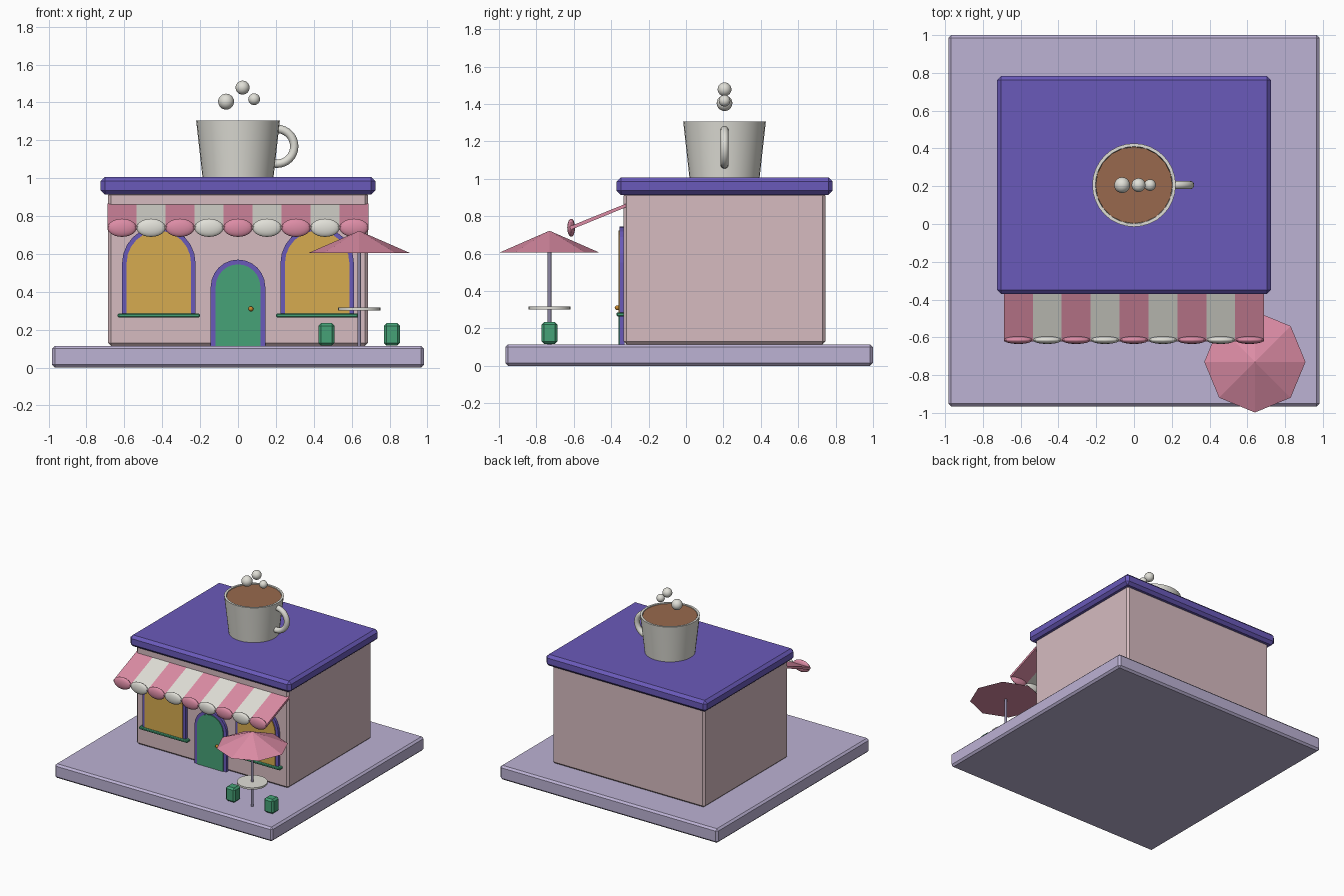
import bpy, bmesh, math
from mathutils import Matrix

old = bpy.data.objects.get("Cube")
if old:
    bpy.data.objects.remove(old, do_unlink=True)


def material(name, code):
    # Hex code to a linear colour
    parts = [int(code[i:i + 2], 16) / 255 for i in (0, 2, 4)]
    rgba = [((c + 0.055) / 1.055) ** 2.4 if c > 0.04 else c / 12.92 for c in parts] + [1]
    m = bpy.data.materials.new(name)
    m.use_nodes = True
    m.diffuse_color = rgba
    m.node_tree.nodes["Principled BSDF"].inputs["Base Color"].default_value = rgba
    return m


LAVENDER = material("lavender", "BCB2D4")
WALL = material("dusty_rose", "D6BBC0")
PURPLE = material("purple", "6A5ABA")
PINK = material("pink", "DC8CA5")
WHITE = material("warm_white", "E0DFD7")
GREEN = material("green", "46A277")
GLASS = material("amber", "D6AB50")
COFFEE = material("coffee_brown", "98694D")
BRASS = material("brass", "C98A2E")
METAL = material("pole_grey", "8F88A5")


def finish(name, bm, mat, smooth=False):
    bmesh.ops.recalc_face_normals(bm, faces=bm.faces)
    mesh = bpy.data.meshes.new(name)
    bm.to_mesh(mesh)
    bm.free()
    mesh.materials.append(mat)
    ob = bpy.data.objects.new(name, mesh)
    bpy.context.collection.objects.link(ob)
    if smooth:
        bpy.ops.object.select_all(action='DESELECT')
        ob.select_set(True)
        bpy.context.view_layer.objects.active = ob
        bpy.ops.object.shade_smooth_by_angle(angle=math.radians(40))
    return ob


def box(name, centre, size, mat, bevel=0.0):
    bm = bmesh.new()
    bmesh.ops.create_cube(bm, size=1, matrix=Matrix.Translation(centre) @ Matrix.Diagonal((*size, 1)))
    if bevel:
        bmesh.ops.bevel(bm, geom=bm.edges[:], offset=bevel, segments=1, affect='EDGES')
    return finish(name, bm, mat)


def cone(name, base, r1, r2, height, sides, mat, smooth=True):
    bm = bmesh.new()
    x, y, z = base
    bmesh.ops.create_cone(bm, cap_ends=True, segments=sides, radius1=r1, radius2=r2, depth=height,
                          matrix=Matrix.Translation((x, y, z + height / 2)))
    return finish(name, bm, mat, smooth)


def ball(name, centre, radii, mat):
    bm = bmesh.new()
    bmesh.ops.create_uvsphere(bm, u_segments=20, v_segments=12, radius=1,
                              matrix=Matrix.Translation(centre) @ Matrix.Diagonal((*radii, 1)))
    return finish(name, bm, mat, True)


def extrude(name, points, vector, mat):
    bm = bmesh.new()
    face = bm.faces.new([bm.verts.new(p) for p in points])
    out = bmesh.ops.extrude_face_region(bm, geom=[face])
    bmesh.ops.translate(bm, vec=vector,
                        verts=[v for v in out["geom"] if isinstance(v, bmesh.types.BMVert)])
    return finish(name, bm, mat)


def arch(name, x, half, bottom, top, front, mat):
    # Round-topped plate standing against the front wall
    spring = top - half
    pts = [(x - half, front, bottom), (x + half, front, bottom)]
    for i in range(13):
        a = math.pi * i / 12
        pts.append((x + half * math.cos(a), front, spring + half * math.sin(a)))
    return extrude(name, pts, (0, FRONT - front + 0.005, 0), mat)


def lathe(name, centre, profile, sides, mat):
    bm = bmesh.new()
    verts = [bm.verts.new((r, 0, z)) for r, z in profile]
    edges = [bm.edges.new(pair) for pair in zip(verts, verts[1:])]
    bmesh.ops.spin(bm, geom=verts + edges, cent=(0, 0, 0), axis=(0, 0, 1),
                   angle=math.tau, steps=sides)
    bmesh.ops.remove_doubles(bm, verts=bm.verts, dist=0.0001)
    bmesh.ops.translate(bm, vec=centre, verts=bm.verts)
    return finish(name, bm, mat, True)


FRONT = -0.334
GROUND = 0.115

# Ground slab, walls and roof
box("ground_slab", (0, 0.017, GROUND / 2), (1.965, 1.965, GROUND), LAVENDER, 0.015)
box("walls", (0, 0.206, 0.52), (1.372, 1.08, 0.81), WALL, 0.015)
box("roof", (0, 0.207, 0.96), (1.45, 1.155, 0.092), PURPLE, 0.022)

# Door with frame and knob
arch("door_frame", 0, 0.144, GROUND, 0.57, -0.355, PURPLE)
arch("door", 0, 0.118, GROUND, 0.545, -0.362, GREEN)
ball("door_knob", (0.068, -0.368, 0.31), (0.013, 0.013, 0.013), BRASS)

# Windows with frames and sills
for side, x in (("right", -0.418), ("left", 0.418)):
    arch(side + "_window_frame", x, 0.194, 0.275, 0.745, -0.355, PURPLE)
    arch(side + "_window_glass", x, 0.17, 0.28, 0.722, -0.362, GLASS)
    box(side + "_window_sill", (x, -0.35, 0.275), (0.435, 0.045, 0.022), GREEN, 0.006)

# Striped awning with a scalloped edge
stripe = 1.378 / 9
for i in range(9):
    x = (i - 4.5) * stripe
    mat = WHITE if i % 2 else PINK
    section = [(x, -0.32, 0.867), (x, -0.622, 0.745), (x, -0.616, 0.727), (x, -0.32, 0.848)]
    extrude(f"awning_stripe_{i + 1}", section, (stripe, 0, 0), mat)
    ball(f"awning_scallop_{i + 1}", (x + stripe / 2, -0.614, 0.738), (stripe / 2, 0.021, 0.048), mat)

# Giant cup on the roof
CUP_Y = 0.206
lathe("cup", (0, CUP_Y, 1.0),
      [(0, 0), (0.187, 0), (0.221, 0.305), (0.204, 0.305), (0.2, 0.27), (0, 0.27)], 32, WHITE)
cone("coffee", (0, CUP_Y, 1.26), 0.198, 0.203, 0.04, 20, COFFEE, False)
bpy.ops.mesh.primitive_torus_add(major_radius=0.092, minor_radius=0.022, major_segments=32,
                                 minor_segments=12, location=(0.205, CUP_Y, 1.168),
                                 rotation=(math.pi / 2, 0, 0))
handle = bpy.context.object
handle.name = "cup_handle"
handle.data.materials.append(WHITE)
bpy.ops.object.shade_smooth()
# Trim the part of the handle that would poke into the cup
bm = bmesh.new()
bm.from_mesh(handle.data)
bmesh.ops.bisect_plane(bm, geom=bm.verts[:] + bm.edges[:] + bm.faces[:],
                       plane_co=(-0.02, 0, 0), plane_no=(-1, 0, 0), clear_outer=True)
bm.to_mesh(handle.data)
bm.free()

# Steam puffs
for i, (x, z, r) in enumerate([(-0.063, 1.404, 0.042), (0.024, 1.478, 0.037), (0.085, 1.417, 0.031)]):
    ball(f"steam_puff_{i + 1}", (x, CUP_Y, z), (r, r, r), WHITE)

# Parasol, table and stools
TX, TY = 0.64, -0.73
cone("parasol", (TX, TY, 0.605), 0.268, 0, 0.117, 8, PINK, False)
cone("parasol_pole", (TX, TY, GROUND), 0.01, 0.01, 0.5, 12, METAL)
cone("table_top", (TX, TY, 0.301), 0.113, 0.113, 0.015, 24, WHITE)
for side, offset in (("right", -0.173), ("left", 0.173)):
    box(side + "_stool", (TX + offset, TY, 0.175), (0.085, 0.085, 0.118), GREEN, 0.014)
